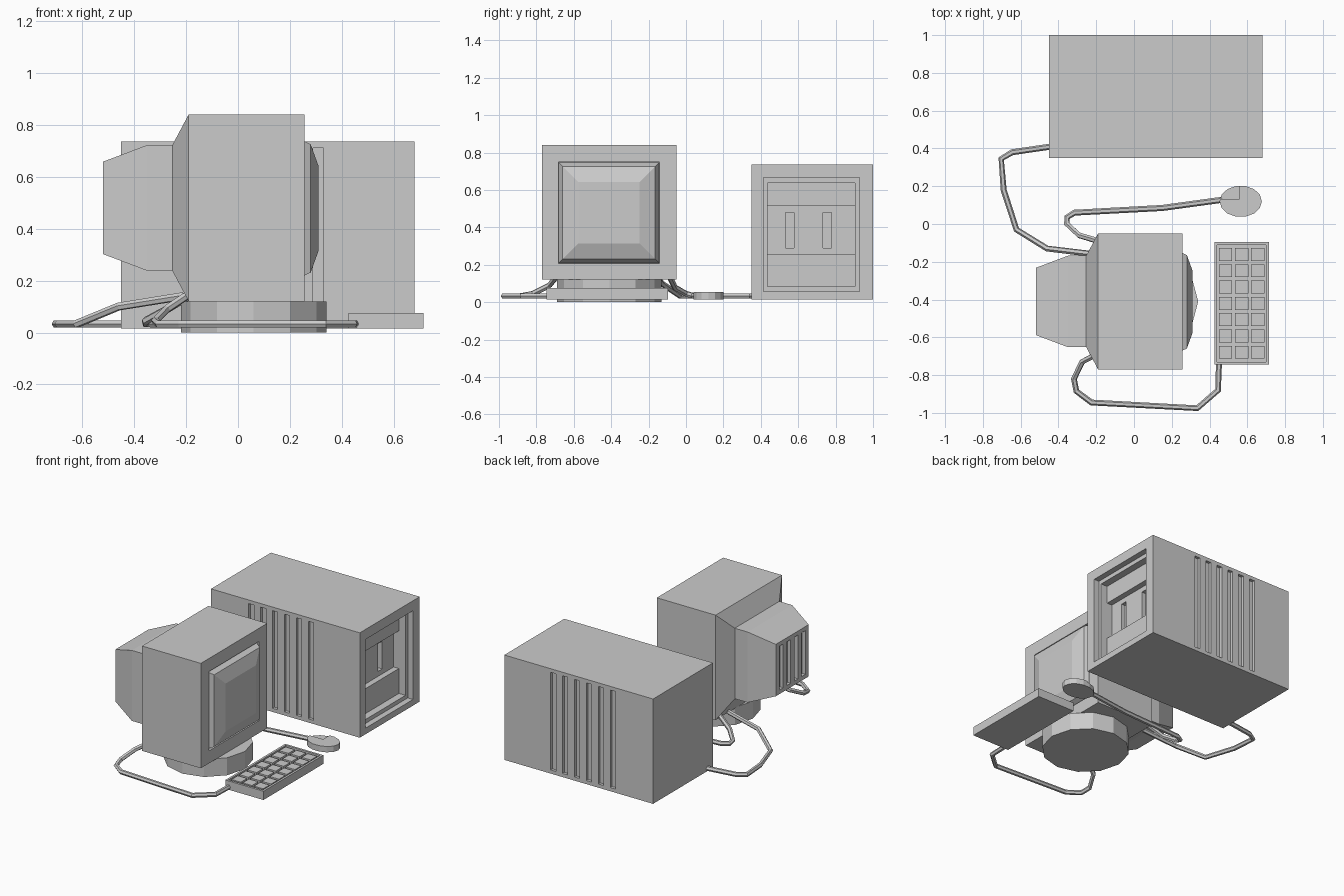
import bpy, bmesh
from math import cos, sin, pi

if "Cube" in bpy.data.objects:
    bpy.data.objects.remove(bpy.data.objects["Cube"])


def make(name, bm):
    bmesh.ops.recalc_face_normals(bm, faces=bm.faces)
    me = bpy.data.meshes.new(name)
    bm.to_mesh(me)
    bm.free()
    ob = bpy.data.objects.new(name, me)
    bpy.context.collection.objects.link(ob)
    return ob


def loft(name, rings):
    """Closed solid through equal-length rings of points."""
    bm = bmesh.new()
    vs = [[bm.verts.new(p) for p in r] for r in rings]
    n = len(vs[0])
    for a, b in zip(vs, vs[1:]):
        for i in range(n):
            bm.faces.new((a[i], a[(i + 1) % n], b[(i + 1) % n], b[i]))
    bm.faces.new(vs[0])
    bm.faces.new(vs[-1])
    return make(name, bm)


def boxes(name, spans):
    """One mesh of boxes, each given as (x0, x1, y0, y1, z0, z1)."""
    bm = bmesh.new()
    for x0, x1, y0, y1, z0, z1 in spans:
        for v in bmesh.ops.create_cube(bm, size=1)['verts']:
            v.co = (x1 if v.co.x > 0 else x0, y1 if v.co.y > 0 else y0,
                    z1 if v.co.z > 0 else z0)
    return make(name, bm)


def cut(ob, spans):
    c = boxes("cutter", spans)
    m = ob.modifiers.new("cut", 'BOOLEAN')
    m.operation, m.solver, m.object = 'DIFFERENCE', 'EXACT', c
    bpy.context.view_layer.objects.active = ob
    bpy.ops.object.modifier_apply(modifier=m.name)
    bpy.data.objects.remove(c)


def square(x, h, cy=-.41, cz=.48):
    return [(x, cy + a * h, cz + b * h) for a, b in ((-1, -1), (1, -1), (1, 1), (-1, 1))]


def disc(cx, cy, z, rx, ry, n):
    return [(cx + rx * cos(2 * pi * i / n), cy + ry * sin(2 * pi * i / n), z) for i in range(n)]


def cable(name, pts, r=.016):
    cu = bpy.data.curves.new(name, 'CURVE')
    cu.dimensions = '3D'
    cu.bevel_depth, cu.bevel_resolution, cu.use_fill_caps = r, 1, True
    s = cu.splines.new('POLY')
    s.points.add(len(pts) - 1)
    for p, co in zip(s.points, pts):
        p.co = (*co, 1)
    s.use_smooth = False
    ob = bpy.data.objects.new(name, cu)
    bpy.context.collection.objects.link(ob)
    bpy.ops.object.select_all(action='DESELECT')
    ob.select_set(True)
    bpy.context.view_layer.objects.active = ob
    bpy.ops.object.convert(target='MESH')


# tower case with stepped front recess, drive slots and side vents
tower = boxes("tower_case", [(-.45, .68, .35, 1, .015, .735)])
cut(tower, [(.64, .8, .414, .928, .057, .666)])
cut(tower, [(.59, .8, .436, .903, .084, .637)])
cut(tower, [(.55, .8, .436, .903, .255, .514)])
cut(tower, [(.52, .8, y, y + .045, .289, .479) for y in (.532, .733)])
cut(tower, [(x - .02, x + .02, *ys, .04, .71)
            for x in [-.145 + .0908 * i for i in range(6)]
            for ys in ((.3, .37), (.98, 1.05))])

# monitor housing with screen recess and rear vents
monitor = loft("monitor_housing", [square(-.52, .178), square(-.35, .242), square(-.253, .242),
                                   square(-.19, .36), square(.257, .36)])
cut(monitor, [(.235, .4, -.683, -.141, .206, .75)])
cut(monitor, [(-.6, -.495, y - .02, y + .02, .33, .63)
              for y in [-.412 + .08 * (i - 1.5) for i in range(4)]])

# bulged screen
loft("screen", [square(x, h, -.412, .478) for x, h in ((.23, .271), (.28, .247), (.31, .164))])

# monitor stand
loft("monitor_stand", [disc(.06, -.41, z, .28, .28, 12) for z in (0, .12)])

# keyboard tray and keys
keyboard = boxes("keyboard", [(.425, .715, -.745, -.095, .015, .075)])
cut(keyboard, [(.44, .70, -.73, -.11, .055, .1)])
boxes("keys", [(x - .035, x + .035, y - .034, y + .034, .05, .073)
               for x in (.485, .57, .655)
               for y in [-.42 + .0862 * (i - 3) for i in range(7)]])

# mouse with one sunken button
mouse = loft("mouse", [disc(.565, .12, z, .112, .083, 14) for z in (.015, .055)])
cut(mouse, [(.4, .555, .13, .3, .046, .1)])

# cables
cable("keyboard_cable", [(.45, -.73, .033), (.445, -.88, .033), (.335, -.975, .033),
                         (-.225, -.945, .033), (-.305, -.885, .033), (-.318, -.82, .045),
                         (-.275, -.73, .09), (-.2, -.69, .14)])
cable("mouse_cable", [(.48, .13, .033), (.15, .085, .033), (-.315, .06, .033),
                      (-.355, .035, .035), (-.355, 0, .045), (-.29, -.06, .08),
                      (-.19, -.09, .14)])
cable("tower_cable", [(-.44, .41, .033), (-.645, .38, .033), (-.703, .345, .033),
                      (-.69, .18, .033), (-.622, -.03, .033), (-.46, -.13, .1),
                      (-.21, -.16, .14)])
